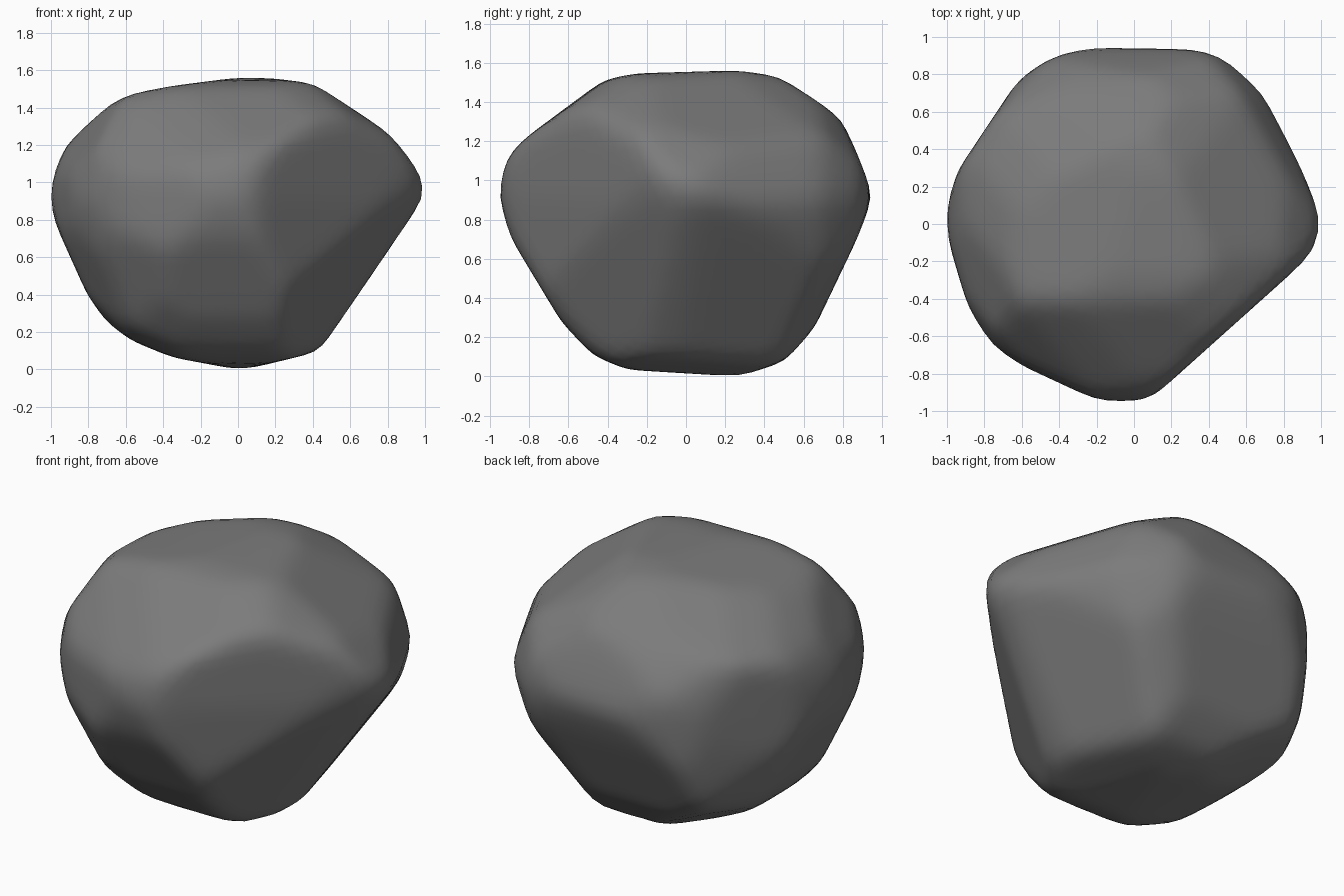
import bpy
import bmesh
import math
from mathutils import Vector

cube = bpy.data.objects.get("Cube")
if cube:
    bpy.data.objects.remove(cube, do_unlink=True)

MIDDLE = 0.78             # height of the boulder's centre
WEAR = 0.006              # stone lost when the edges are worn
TURN = math.radians(39)   # direction of the slanted outlines
TILT = math.radians(30)


def slanted_axes(right_x, right_y, lean):
    """Axes of an outline that is turned about z and leaned over."""
    right = Vector((right_x * math.cos(TURN), right_y * math.sin(TURN), 0))
    inward = Vector((0, 0, 1)).cross(right)
    up = inward * lean * math.sin(TILT) + Vector((0, 0, math.cos(TILT)))
    return right, up


def outline_planes(axes, points):
    """Cutting planes along the edges of a counter-clockwise outline."""
    right, up = axes
    result = []
    for (ax, ay), (bx, by) in zip(points, points[1:] + points[:1]):
        normal = Vector((by - ay, ax - bx)).normalized()
        reach = normal.x * ax + normal.y * ay
        result.append((right * normal.x + up * normal.y, reach))
    return result


def chip(x, y, z, reach):
    """One flat break facing the given direction."""
    return Vector((x, y, z)).normalized(), reach


X, Y, Z = Vector((1, 0, 0)), Vector((0, 1, 0)), Vector((0, 0, 1))
planes = []

# Outline along the depth
planes += outline_planes((X, Z), [
    (1, .15), (.97, .3), (.82, .53), (.43, .74), (.2, .77), (0, .775),
    (-.35, .73), (-.56, .69), (-.68, .64), (-.88, .5), (-.98, .27),
    (-1, .14), (-.98, .02), (-.8, -.38), (-.7, -.52), (-.57, -.62),
    (-.35, -.71), (0, -.775), (.1, -.76), (.43, -.68)])

# Outline along the width
planes += outline_planes((Y, Z), [
    (.95, .14), (.87, .35), (.76, .59), (.5, .74), (.27, .775),
    (-.25, .76), (-.47, .72), (-.63, .62), (-.89, .36), (-.92, .31),
    (-.95, .14), (-.89, -.07), (-.63, -.5), (-.47, -.67), (-.3, -.74),
    (.27, -.775), (.5, -.7), (.65, -.53), (.87, -.07)])

# Outline from the top
planes += outline_planes((X, Y), [
    (1, 0), (.98, .13), (.73, .65), (.58, .85), (.33, .93), (-.2, .95),
    (-.4, .9), (-.5, .85), (-.62, .76), (-.94, .28), (-1, .08),
    (-1, -.05), (-.88, -.45), (-.79, -.62), (-.6, -.75), (-.17, -.95),
    (0, -.95), (.1, -.92), (.97, -.14)])

# Slanted outlines that take off the remaining corners
planes += outline_planes(slanted_axes(1, 1, 1), [
    (.98, .16), (.88, .48), (.57, .74), (.23, .85), (-.18, .855),
    (-.45, .8), (-.69, .67), (-.94, .36), (-1, .09), (-.96, -.11),
    (-.74, -.49), (-.5, -.69), (-.07, -.85), (.07, -.86), (.23, -.83),
    (.89, -.08)])
planes += outline_planes(slanted_axes(-1, -1, 1), [
    (1, .12), (.95, .33), (.74, .55), (.52, .69), (.08, .86), (-.13, .88),
    (-.51, .74), (-.79, .5), (-.98, .06), (-.88, -.27), (-.52, -.71),
    (-.24, -.86), (.27, -.81), (.45, -.75), (.73, -.52), (.94, -.14)])
planes += outline_planes(slanted_axes(-1, 1, -1), [
    (.97, .2), (.91, .44), (.75, .6), (.38, .84), (.23, .86), (-.02, .83),
    (-.8, .59), (-.84, .51), (-.71, -.35), (-.63, -.58), (-.49, -.7),
    (-.03, -.855), (.28, -.83), (.66, -.63), (.83, -.46), (.92, -.24)])

# Broad break on one front corner, and the steeper break below it
planes += [chip(.66, -.74, -.1, .735), chip(.75, -.54, -.4, .71)]

# Boulder: a ball pressed in to the nearest plane in every direction
bm = bmesh.new()
bmesh.ops.create_icosphere(bm, subdivisions=5, radius=1)
for v in bm.verts:
    way = v.co.normalized()
    v.co = way * min((reach + WEAR) / way.dot(normal)
                     for normal, reach in planes if way.dot(normal) > 0.05)

# Worn edges
for _ in range(2):
    bmesh.ops.smooth_vert(bm, verts=bm.verts, factor=0.5,
                          use_axis_x=True, use_axis_y=True, use_axis_z=True)
bmesh.ops.translate(bm, verts=bm.verts, vec=(0, 0, MIDDLE))

mesh = bpy.data.meshes.new("boulder")
bm.to_mesh(mesh)
bm.free()
boulder = bpy.data.objects.new("boulder", mesh)
bpy.context.collection.objects.link(boulder)
for face in mesh.polygons:
    face.use_smooth = True

# Stone colour
stone = bpy.data.materials.new("grey_stone")
stone.use_nodes = True
colour = (0.2, 0.2, 0.2, 1)
stone.diffuse_color = colour
stone.node_tree.nodes["Principled BSDF"].inputs["Base Color"].default_value = colour
mesh.materials.append(stone)
